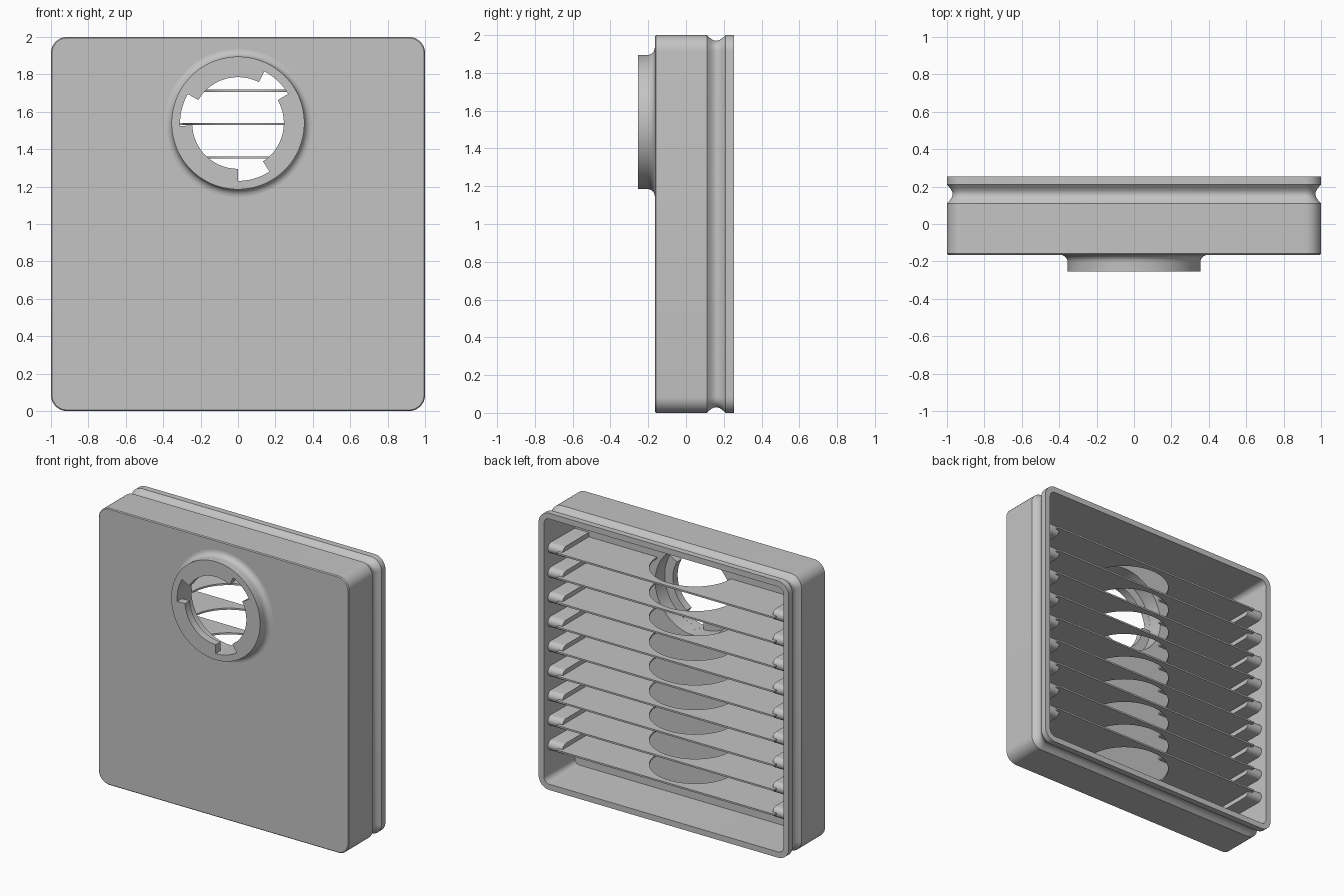
import bpy, bmesh
from math import sin, cos, pi, radians

if "Cube" in bpy.data.objects:
    bpy.data.objects.remove(bpy.data.objects["Cube"])

# Single plain grey plastic
grey = bpy.data.materials.new("grey_plastic")
grey.use_nodes = True
COLOR = (0.55, 0.55, 0.55, 1)
grey.diffuse_color = COLOR
grey.node_tree.nodes["Principled BSDF"].inputs["Base Color"].default_value = COLOR

HOLE_Z = 1.54       # centre height of the round port
BORE = 0.31         # port radius behind the lip
WALL_Y = -0.09      # inner face of the front wall


def finish(name, bm, smooth=True):
    bmesh.ops.remove_doubles(bm, verts=bm.verts, dist=1e-5)
    bmesh.ops.recalc_face_normals(bm, faces=bm.faces)
    mesh = bpy.data.meshes.new(name)
    bm.to_mesh(mesh)
    bm.free()
    mesh.materials.append(grey)
    ob = bpy.data.objects.new(name, mesh)
    bpy.context.collection.objects.link(ob)
    if smooth:
        shade(ob)
    return ob


def select(ob):
    bpy.ops.object.select_all(action='DESELECT')
    ob.select_set(True)
    bpy.context.view_layer.objects.active = ob


def shade(ob):
    select(ob)
    bpy.ops.object.shade_smooth_by_angle(angle=radians(32))


def loft(bm, rings, capped=False, closed=False):
    loops = [[bm.verts.new(p) for p in ring] for ring in rings]
    n = len(loops[0])
    pairs = list(zip(loops, loops[1:]))
    if closed:
        pairs.append((loops[-1], loops[0]))
    for a, b in pairs:
        for i in range(n):
            j = (i + 1) % n
            bm.faces.new((a[i], a[j], b[j], b[i]))
    if capped:
        bm.faces.new(loops[0])
        bm.faces.new(loops[-1])


def rounded_square(y, inset):
    half, r = 1 - inset, max(0.085 - inset, 0.03)
    ring = []
    for k in range(4):
        cx = (half - r) * (1 if k in (0, 3) else -1)
        cz = (half - r) * (1 if k in (0, 1) else -1)
        for s in range(9):
            a = (k + s / 8) * pi / 2
            ring.append((cx + r * cos(a), y, 1 + cz + r * sin(a)))
    return ring


def circle(y, r, n=96):
    return [(r * cos(2 * pi * i / n), y, HOLE_Z + r * sin(2 * pi * i / n))
            for i in range(n)]


# Hollow case, with a round groove running around the outside
section = [(-0.165, 0.006), (-0.159, 0)]
for s in range(13):
    t = s / 12
    section.append((0.11 + 0.1 * t, 0.03 * sin(pi * t)))
section += [(0.255, 0), (0.255, 0.042), (WALL_Y, 0.048)]
bm = bmesh.new()
loft(bm, [rounded_square(y, d) for y, d in section], capped=True)
case = finish("case", bm, smooth=False)

# Port opening through the front wall
bm = bmesh.new()
loft(bm, [circle(-0.4, BORE), circle(0.1, BORE)], capped=True)
cutter = finish("port_cutter", bm, smooth=False)
cutter.hide_render = True
mod = case.modifiers.new("port", 'BOOLEAN')
mod.operation = 'DIFFERENCE'
mod.solver = 'EXACT'
mod.object = cutter
select(case)
bpy.ops.object.modifier_apply(modifier=mod.name)
bpy.data.objects.remove(cutter)
shade(case)

# Collar with a fillet at its foot and a lip with three notches
NOTCHES = [(30, 63), (150, 183), (270, 303)]
angles = [(a, any(lo < a < hi for lo, hi in NOTCHES))
          for a in range(0, 360, 3)
          if not any(a in n for n in NOTCHES)]
for lo, hi in NOTCHES:
    angles += [(lo - 0.02, False), (lo + 0.02, True),
               (hi - 0.02, True), (hi + 0.02, False)]
angles.sort()
rings = []
for deg, notch in angles:
    lip = BORE - 0.0005 if notch else 0.245
    profile = [(BORE, -0.16), (BORE, -0.2), (lip, -0.2), (lip, -0.255), (0.355, -0.255)]
    for s in range(7):
        a = s / 6 * pi / 2
        profile.append((0.395 - 0.04 * cos(a), -0.205 + 0.04 * sin(a)))
    profile.append((0.395, -0.16))
    a = radians(deg)
    rings.append([(r * cos(a), y, HOLE_Z + r * sin(a)) for r, y in profile])
bm = bmesh.new()
loft(bm, rings, closed=True)
finish("port_collar", bm)

# Nine thin shelves, cut away in an arc behind the port
arc = [(-0.295 * cos(pi * i / 32), WALL_Y + 0.285 * sin(pi * i / 32)) for i in range(33)]
shelf = [(-0.87, 0.235), (-0.87, WALL_Y)] + arc + [(0.87, WALL_Y), (0.87, 0.235)]
# Round-nosed guides on the side walls hold the shelf ends
R = 0.038
nose = [(0.21 - R + R * cos(a), R * sin(a))
        for a in [pi / 2 - pi * i / 12 for i in range(13)]]
guide = [(WALL_Y, R)] + nose + [(WALL_Y, -R)]

for k in range(9):
    z = 1 + 0.178 * (4 - k)
    bm = bmesh.new()
    loft(bm, [[(x, y, z + dz) for x, y in shelf] for dz in (-0.006, 0.006)], capped=True)
    finish(f"shelf_{k + 1}", bm)
    for side, name in ((1, "left"), (-1, "right")):
        bm = bmesh.new()
        loft(bm, [[(side * x, y, z + dz) for y, dz in guide] for x in (0.84, 0.957)],
             capped=True)
        finish(f"{name}_shelf_guide_{k + 1}", bm)
